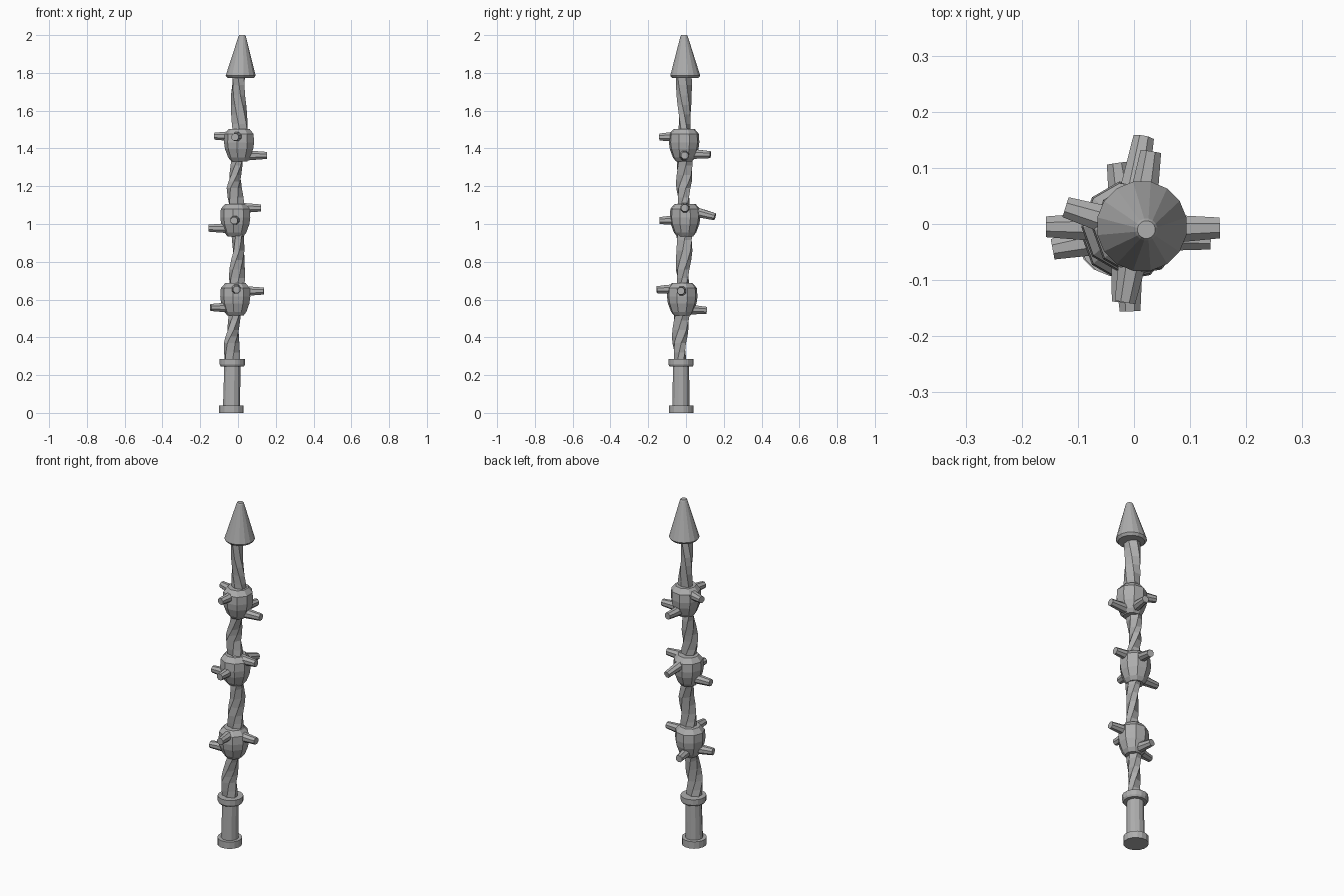
import bpy, bmesh, math
from mathutils import Vector

if "Cube" in bpy.data.objects:
    bpy.data.objects.remove(bpy.data.objects["Cube"], do_unlink=True)

grey = bpy.data.materials.new("iron_grey")
grey.use_nodes = True
GREY = (0.42, 0.42, 0.42, 1)
grey.diffuse_color = GREY
grey.node_tree.nodes["Principled BSDF"].inputs["Base Color"].default_value = GREY


def loft(name, rings, sides):
    """Skin rings of (x, y, z, long radius, short radius, turn) into a closed solid."""
    bm = bmesh.new()
    loops = []
    for x, y, z, a, b, turn in rings:
        loop = []
        for i in range(sides):
            t = math.tau * (i + 0.5) / sides
            u, v = a * math.cos(t), b * math.sin(t)
            c, s = math.cos(turn), math.sin(turn)
            loop.append(bm.verts.new((x + u * c - v * s, y + u * s + v * c, z)))
        loops.append(loop)
    for low, high in zip(loops, loops[1:]):
        for i in range(sides):
            j = (i + 1) % sides
            bm.faces.new((low[i], low[j], high[j], high[i]))
    bm.faces.new(loops[0][::-1])
    bm.faces.new(loops[-1])
    bmesh.ops.recalc_face_normals(bm, faces=bm.faces)
    mesh = bpy.data.meshes.new(name)
    bm.to_mesh(mesh)
    bm.free()
    mesh.materials.append(grey)
    obj = bpy.data.objects.new(name, mesh)
    bpy.context.collection.objects.link(obj)
    return obj


def turned(name, centre, profile, sides):
    """Round part about a vertical axis; profile is (radius, z)."""
    return loft(name, [(*centre, z, r, r, 0) for r, z in profile], sides)


def peg(name, start, tip):
    """Tapered stud from inside a knob out to its tip."""
    start, tip = Vector(start), Vector(tip)
    axis = tip - start
    obj = turned(name, (0, 0), [(0.029, 0), (0.02, axis.length)], 8)
    obj.rotation_euler = axis.to_track_quat('Z', 'Y').to_euler()
    obj.location = start


# Handle with its two collars
turned("pommel", (-0.035, -0.026), [(0.066, 0), (0.066, 0.04)], 16)
loft("grip", [(-0.034, -0.027, 0.03, 0.047, 0.047, 0),
              (-0.03, -0.026, 0.26, 0.044, 0.044, 0)], 12)
turned("guard_ring", (-0.03, -0.026), [(0.062, 0.245), (0.068, 0.255), (0.068, 0.284)], 16)

# Twisted shaft sections: (x, y, z) path points and total twist
sections = [
    ([(-0.03, -0.03, 0.27), (-0.034, -0.036, 0.37), (-0.026, -0.03, 0.44), (-0.015, -0.02, 0.54)], 1.9),
    ([(-0.005, -0.015, 0.67), (-0.005, -0.018, 0.76), (0.004, -0.008, 0.86), (-0.004, -0.01, 0.97)], 1.9),
    ([(-0.005, -0.012, 1.09), (-0.02, -0.014, 1.19), (-0.014, -0.008, 1.26), (-0.002, -0.006, 1.36)], 2.1),
    ([(0.012, -0.007, 1.48), (0.006, -0.007, 1.58), (0.0, -0.01, 1.68), (0.004, -0.012, 1.79)], -1.3),
]
for n, (path, twist) in enumerate(sections, 1):
    rings = []
    for k, (a, b) in enumerate(zip(path, path[1:])):
        for f in (0, 0.5):
            p = Vector(a).lerp(Vector(b), f)
            rings.append((*p, 0.045, 0.032, twist * (k + f) / 3))
    rings.append((*path[-1], 0.045, 0.034, twist))
    loft(f"shaft_section_{n}", rings, 6)

# Knobs: centre, with peg tips for left, right, front and back
knobs = [
    ((-0.012, -0.02, 0.605),
     [(0.137, -0.027, 0.645), (-0.145, -0.045, 0.558), (-0.007, -0.155, 0.652), (-0.03, 0.108, 0.543)]),
    ((-0.012, -0.005, 1.025),
     [(0.122, -0.007, 1.085), (-0.157, -0.005, 0.978), (-0.021, -0.139, 1.018), (0.017, 0.153, 1.038)]),
    ((0.008, -0.01, 1.422),
     [(0.153, -0.007, 1.363), (-0.122, 0.03, 1.465), (-0.016, -0.139, 1.46), (0.03, 0.129, 1.367)]),
]
profile = [(0.044, -0.09), (0.06, -0.07), (0.077, -0.025), (0.082, 0.01), (0.079, 0.055), (0.056, 0.082)]
for n, (c, tips) in enumerate(knobs, 1):
    turned(f"knob_{n}", c[:2], [(r, c[2] + z) for r, z in profile], 9)
    for side, tip in zip(("left", "right", "front", "back"), tips):
        # Pegs lie nearly level, running straight out of the knob
        drop = 0.03 if (n, side) == (2, "back") else 0.004
        start = Vector(c).lerp(Vector(tip), 0.25)
        start.z = tip[2] + (drop if side in ("back", "front") else 0)
        peg(f"{side}_peg_{n}", start, tip)

# Blunt conical tip
loft("spear_tip", [(0.014, -0.004, 1.772, 0.07, 0.07, 0),
                   (0.014, -0.004, 1.785, 0.081, 0.081, 0),
                   (0.022, -0.01, 1.993, 0.02, 0.02, 0),
                   (0.022, -0.01, 2.0, 0.016, 0.016, 0)], 16)
